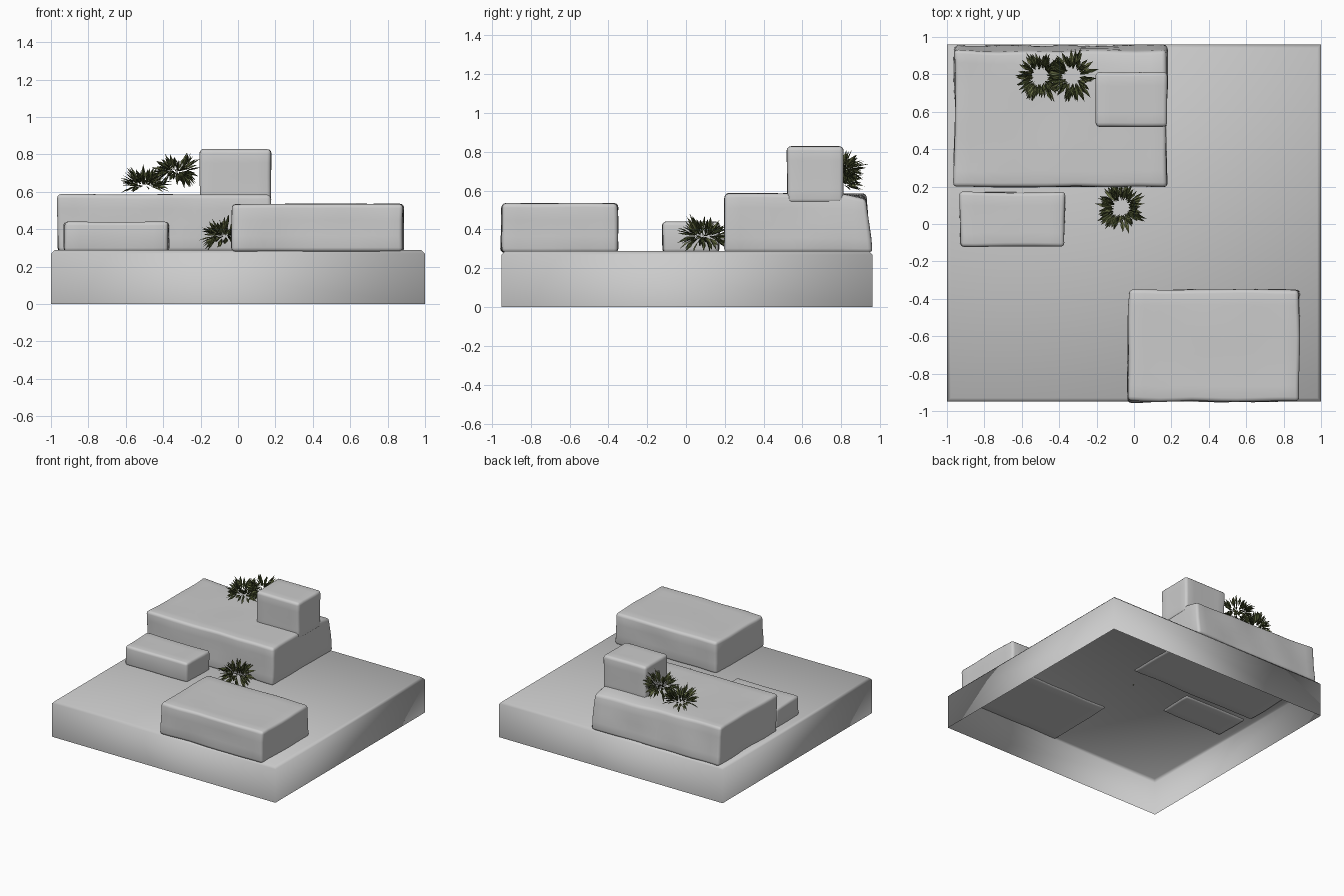
import bpy, bmesh, math, random
from mathutils import Vector, noise

random.seed(4)
cube = bpy.data.objects.get("Cube")
if cube:
    bpy.data.objects.remove(cube, do_unlink=True)


def material(name, rgb):
    m = bpy.data.materials.new(name)
    m.use_nodes = True
    m.diffuse_color = (*rgb, 1)
    bsdf = m.node_tree.nodes["Principled BSDF"]
    bsdf.inputs["Base Color"].default_value = (*rgb, 1)
    bsdf.inputs["Roughness"].default_value = 0.8
    return m


stone = material("grey stone", (0.6, 0.6, 0.6))
dark_leaf = material("dark green leaf", (0.06, 0.075, 0.025))
light_leaf = material("olive green leaf", (0.14, 0.16, 0.06))


def finish(bm, name, mats, smooth=True):
    mesh = bpy.data.meshes.new(name)
    bm.to_mesh(mesh)
    bm.free()
    for m in mats:
        mesh.materials.append(m)
    for p in mesh.polygons:
        p.use_smooth = smooth
    ob = bpy.data.objects.new(name, mesh)
    bpy.context.collection.objects.link(ob)
    return ob


def box(lo, hi):
    bm = bmesh.new()
    bmesh.ops.create_cube(bm, size=1)
    lo, hi = Vector(lo), Vector(hi)
    for v in bm.verts:
        v.co = (lo + hi) / 2 + v.co * (hi - lo)
    return bm


# Base: open-bottomed slab with a narrow bevel round the top
bm = box((-1, -0.95, 0), (1, 0.96, 0.29))
bottom = [f for f in bm.faces if f.normal.z < -0.5]
bmesh.ops.delete(bm, geom=bottom, context='FACES_ONLY')
rim = [e for e in bm.edges if all(v.co.z > 0.2 for v in e.verts)]
bmesh.ops.bevel(bm, geom=rim, offset=0.02, segments=1, affect='EDGES')
finish(bm, "base_slab", [stone])


# Rocks: rounded blocks, finely cut and worn unevenly, with optional back slope
def rock(name, lo, hi, bevel, wear, slope=0.0):
    bm = box(lo, hi)
    lo, hi = Vector(lo), Vector(hi)
    bmesh.ops.bevel(bm, geom=bm.edges[:], offset=bevel, segments=3,
                    profile=0.5, affect='EDGES')
    for axis in range(3):
        steps = max(2, round((hi[axis] - lo[axis]) / 0.08))
        normal = Vector([float(i == axis) for i in range(3)])
        for i in range(1, steps):
            spot = lo.lerp(hi, i / steps)
            bmesh.ops.bisect_plane(bm, geom=bm.verts[:] + bm.edges[:] + bm.faces[:],
                                   plane_co=spot, plane_no=normal)
    for v in bm.verts:
        u = [(v.co[i] - lo[i]) / (hi[i] - lo[i]) for i in range(3)]
        shift = noise.noise_vector(v.co * 4) * wear
        shift.z *= 0.4 * u[2]
        v.co += shift
        v.co.z -= slope * u[2] * u[0] * max(0, (u[1] - 0.8) * 5)
        v.co.y -= slope * u[2] * max(0, (u[1] - 0.8) * 5)
    ob = finish(bm, name, [stone])
    bpy.context.view_layer.objects.active = ob
    ob.select_set(True)
    bpy.ops.object.shade_smooth_by_angle(angle=math.radians(40))
    ob.select_set(False)


rock("large_rock", (-0.96, 0.20, 0.28), (0.175, 0.955, 0.585), 0.022, 0.012, 0.03)
rock("low_rock", (-0.93, -0.12, 0.28), (-0.37, 0.17, 0.44), 0.02, 0.008)
rock("front_rock", (-0.03, -0.95, 0.28), (0.885, -0.35, 0.535), 0.022, 0.012)
rock("top_rock", (-0.205, 0.52, 0.535), (0.178, 0.81, 0.828), 0.022, 0.005)


# Bushes: narrow folded leaves radiating from a small open ring
def bush(name, centre, reach, lowest, leaves=110):
    bm = bmesh.new()
    for i in range(leaves):
        turn = i * 2.4 + random.uniform(-0.2, 0.2)
        lift = random.uniform(lowest, 1.25)
        out = Vector((math.cos(turn), math.sin(turn), 0))
        aim = out * math.cos(lift) + Vector((0, 0, math.sin(lift)))
        side = Vector((-out.y, out.x, 0))
        side = (side + aim.cross(side) * random.uniform(-0.8, 0.8)).normalized()
        fold = aim.cross(side) * 0.005
        root = Vector(centre) + out * 0.035 + aim * random.uniform(0.0, 0.03)
        length = (reach - 0.045) * random.uniform(0.7, 1.05)
        half = random.uniform(0.008, 0.012)
        mid = root + aim * length * 0.55
        a, b, c, d = [bm.verts.new(p) for p in
                      (root, mid + side * half + fold, root + aim * length, mid - side * half + fold)]
        shade = int(random.random() < 0.35)
        for tri in ((a, b, c), (a, c, d)):
            bm.faces.new(tri).material_index = shade
    finish(bm, name, [dark_leaf, light_leaf], smooth=False)


bush("front_bush", (-0.07, 0.09, 0.365), 0.14, -0.9)
bush("left_bush", (-0.50, 0.79, 0.635), 0.14, -0.5)
bush("tall_bush", (-0.33, 0.79, 0.71), 0.14, -1.1)
